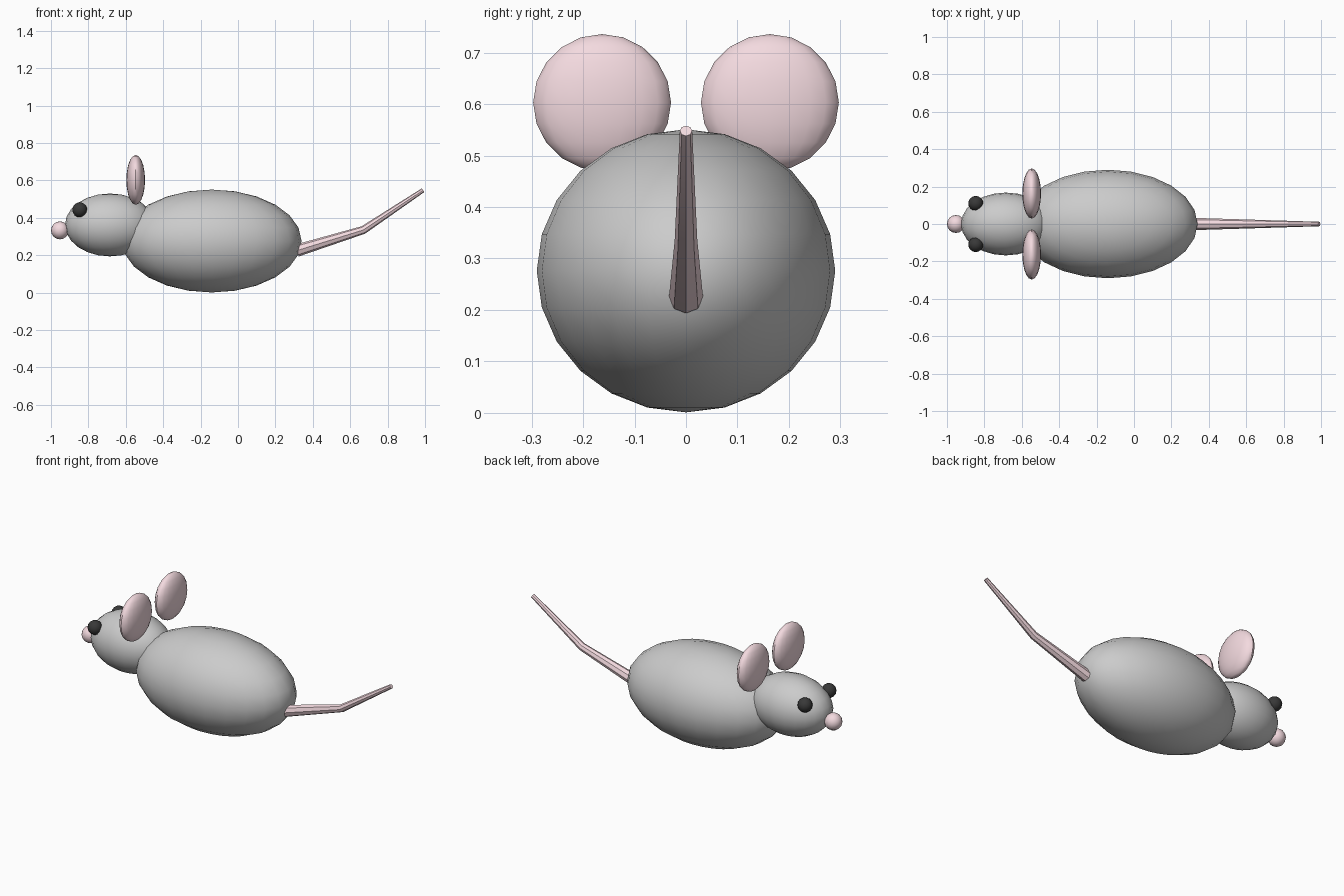
import bpy
import math

if "Cube" in bpy.data.objects:
    bpy.data.objects.remove(bpy.data.objects["Cube"])


def material(name, rgb):
    mat = bpy.data.materials.new(name)
    mat.diffuse_color = (*rgb, 1)
    mat.use_nodes = True
    mat.node_tree.nodes["Principled BSDF"].inputs["Base Color"].default_value = mat.diffuse_color
    return mat


pink = material("pink", (0.9, 0.7, 0.74))
black = material("black", (0.04, 0.04, 0.04))


def finish(obj, name, mat):
    obj.name = name
    if mat:
        obj.data.materials.append(mat)
    bpy.ops.object.shade_smooth_by_angle(angle=math.radians(40))
    return obj


def ellipsoid(name, centre, radii, mat=None, segments=24):
    bpy.ops.mesh.primitive_uv_sphere_add(segments=segments, ring_count=segments // 2,
                                         radius=1, location=centre)
    obj = bpy.context.object
    obj.scale = radii
    bpy.ops.object.transform_apply(location=False, rotation=False, scale=True)
    return finish(obj, name, mat)


# Body, head and nose
ellipsoid("body", (-0.14, 0, 0.276), (0.48, 0.29, 0.275))
ellipsoid("head", (-0.685, 0, 0.362), (0.24, 0.168, 0.168))
ellipsoid("nose", (-0.952, 0, 0.333), (0.048, 0.048, 0.048), pink, 16)

# Ears and eyes on both sides
for side, s in (("right", -1), ("left", 1)):
    ellipsoid("ear_" + side, (-0.547, s * 0.163, 0.603), (0.05, 0.134, 0.133), pink, 20)
    ellipsoid("eye_" + side, (-0.846, s * 0.11, 0.443), (0.04, 0.04, 0.04), black, 16)

# Tapered, bent tail: (x, z, radius)
path = [(0.315, 0.225, 0.033), (0.67, 0.335, 0.022), (0.99, 0.548, 0.012)]
curve = bpy.data.curves.new("tail", "CURVE")
curve.dimensions = "3D"
curve.bevel_depth = 1
curve.bevel_resolution = 2
curve.use_fill_caps = True
spline = curve.splines.new("POLY")
spline.points.add(len(path) - 1)
for point, (x, z, r) in zip(spline.points, path):
    point.co = (x, 0, z, 1)
    point.radius = r
tail = bpy.data.objects.new("tail", curve)
bpy.context.collection.objects.link(tail)
bpy.ops.object.select_all(action="DESELECT")
tail.select_set(True)
bpy.context.view_layer.objects.active = tail
bpy.ops.object.convert(target="MESH")
finish(bpy.context.object, "tail", pink)
